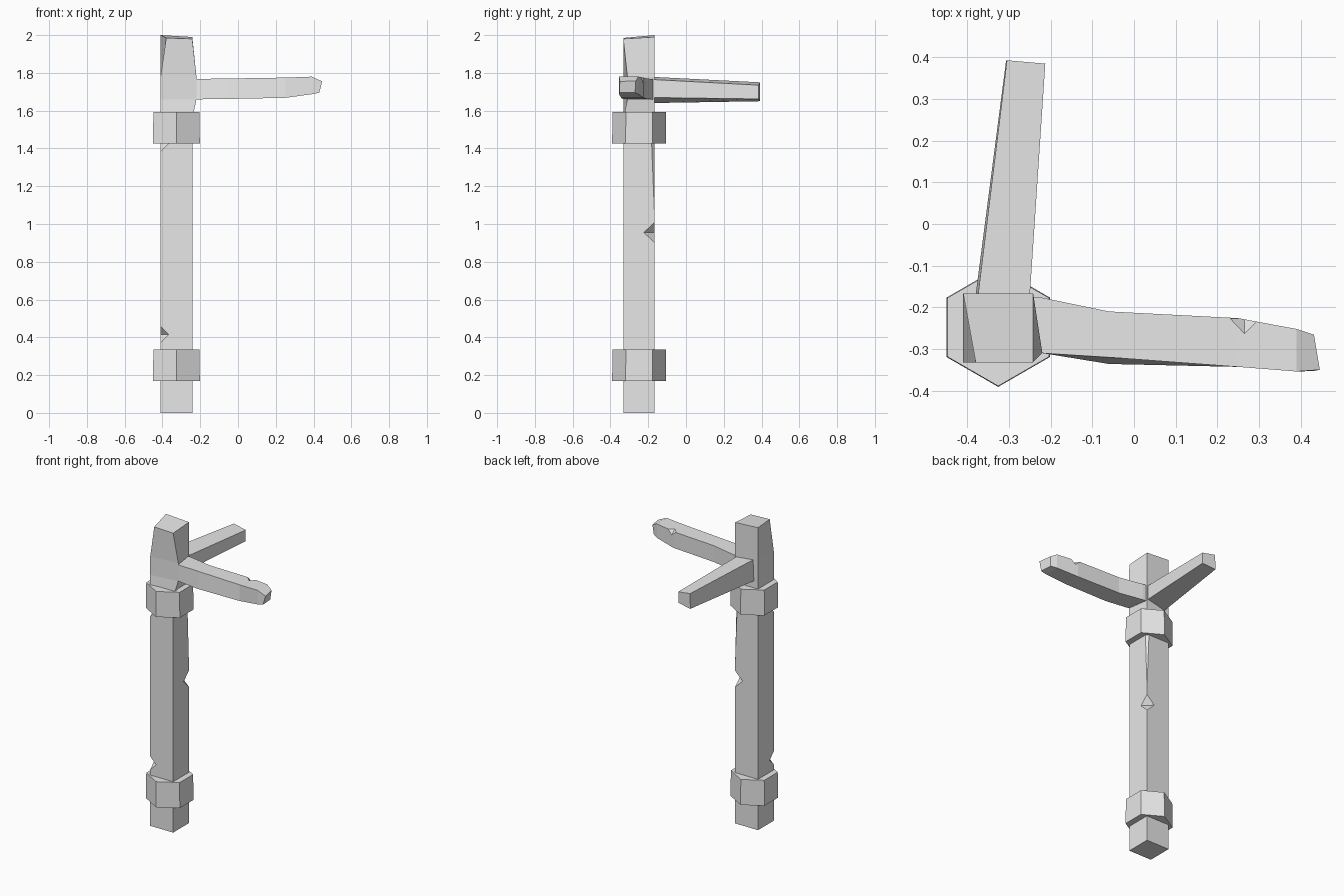
import bpy
import bmesh
from mathutils import Vector

old = bpy.data.objects.get("Cube")
if old:
    bpy.data.objects.remove(old, do_unlink=True)

GREY = (0.8, 0.8, 0.8, 1.0)
mat = bpy.data.materials.new("plain_grey")
mat.use_nodes = True
mat.diffuse_color = GREY
mat.node_tree.nodes["Principled BSDF"].inputs["Base Color"].default_value = GREY


def make_object(name, bm):
    bmesh.ops.recalc_face_normals(bm, faces=bm.faces)
    mesh = bpy.data.meshes.new(name)
    bm.to_mesh(mesh)
    bm.free()
    mesh.materials.append(mat)
    obj = bpy.data.objects.new(name, mesh)
    bpy.context.collection.objects.link(obj)
    return obj


def loft(name, rings):
    """Skin a closed solid through rings of equal point count."""
    bm = bmesh.new()
    loops = [[bm.verts.new(p) for p in ring] for ring in rings]
    n = len(loops[0])
    for a, b in zip(loops, loops[1:]):
        for i in range(n):
            j = (i + 1) % n
            bm.faces.new((a[i], a[j], b[j], b[i]))
    bm.faces.new(loops[0])
    bm.faces.new(loops[-1])
    bmesh.ops.remove_doubles(bm, verts=bm.verts, dist=0.0005)
    return make_object(name, bm)


def chip(obj, centre, size):
    """Knock a diamond-shaped chip out of an edge."""
    bm = bmesh.new()
    bmesh.ops.create_uvsphere(bm, u_segments=4, v_segments=2, radius=1)
    bmesh.ops.scale(bm, vec=size, verts=bm.verts)
    bmesh.ops.translate(bm, vec=Vector(centre), verts=bm.verts)
    cutter = make_object("chip_cutter", bm)
    cutter.hide_render = True
    mod = obj.modifiers.new("chip", 'BOOLEAN')
    mod.operation = 'DIFFERENCE'
    mod.solver = 'EXACT'
    mod.object = cutter
    bpy.context.view_layer.objects.active = obj
    bpy.ops.object.modifier_apply(modifier=mod.name)
    bpy.data.objects.remove(cutter, do_unlink=True)


# Post: square section, worn back corner, swollen and trimmed head
XL, XR, YF, YB = -0.41, -0.242, -0.332, -0.167


def post_ring(z, wear=0.0, front_right=(XR, YF)):
    return [(XL, YF, z), (*front_right, z), (XR, YB - wear, z),
            (XR - wear, YB, z), (XL, YB, z)]


swell = (-0.22, -0.31)
head = [(-0.38, YF, 1.985), (XR, YF, 1.98), (XR, YB, 1.99),
        (XR, YB, 1.99), (XL, YB, 2.0)]
post = loft("post", [
    post_ring(0), post_ring(1.05), post_ring(1.5, 0.018), post_ring(1.56),
    post_ring(1.66, front_right=swell), post_ring(1.78, front_right=swell),
    head])
chip(post, (XL - 0.001, YF - 0.001, 0.415), (0.046, 0.046, 0.046))
chip(post, (XL - 0.001, YF - 0.001, 1.44), (0.06, 0.06, 0.06))
chip(post, (XR + 0.001, YB + 0.001, 0.955), (0.058, 0.058, 0.056))

# Hexagonal collars
for name, z in (("lower_collar", 0.252), ("upper_collar", 1.51)):
    bm = bmesh.new()
    bmesh.ops.create_cone(bm, cap_ends=True, segments=6, radius1=0.143,
                          radius2=0.141, depth=0.168)
    collar = make_object(name, bm)
    collar.location = (-0.326, -0.248, z)


# Side arm: x, front top y, front bottom y, back y, bottom z, top z
def arm_ring(x, front_top, front_low, back, low, top):
    return [(x, front_low, low), (x, back, low), (x, back, top),
            (x, front_top, top)]


side_rings = [arm_ring(*r) for r in (
    (-0.27, -0.305, -0.305, -0.172, 1.66, 1.768),
    (-0.22, -0.31, -0.31, -0.177, 1.66, 1.768),
    (-0.06, -0.32, -0.336, -0.21, 1.662, 1.77),
    (0.25, -0.343, -0.343, -0.226, 1.668, 1.775),
    (0.39, -0.354, -0.354, -0.252, 1.687, 1.78))]
side_rings.append([(0.43, -0.353, 1.695), (0.425, -0.27, 1.695),
                   (0.432, -0.266, 1.757), (0.446, -0.35, 1.755)])
side_arm = loft("side_arm", side_rings)
chip(side_arm, (0.265, -0.227, 1.777), (0.037, 0.038, 0.03))

# Rear arm: tapering, with a slightly rolled top
loft("rear_arm", [
    [(-0.384, -0.2, 1.64), (-0.252, -0.2, 1.67),
     (-0.252, -0.2, 1.766), (-0.378, -0.2, 1.78)],
    [(-0.307, 0.393, 1.65), (-0.213, 0.385, 1.662),
     (-0.213, 0.385, 1.735), (-0.305, 0.393, 1.75)]])
